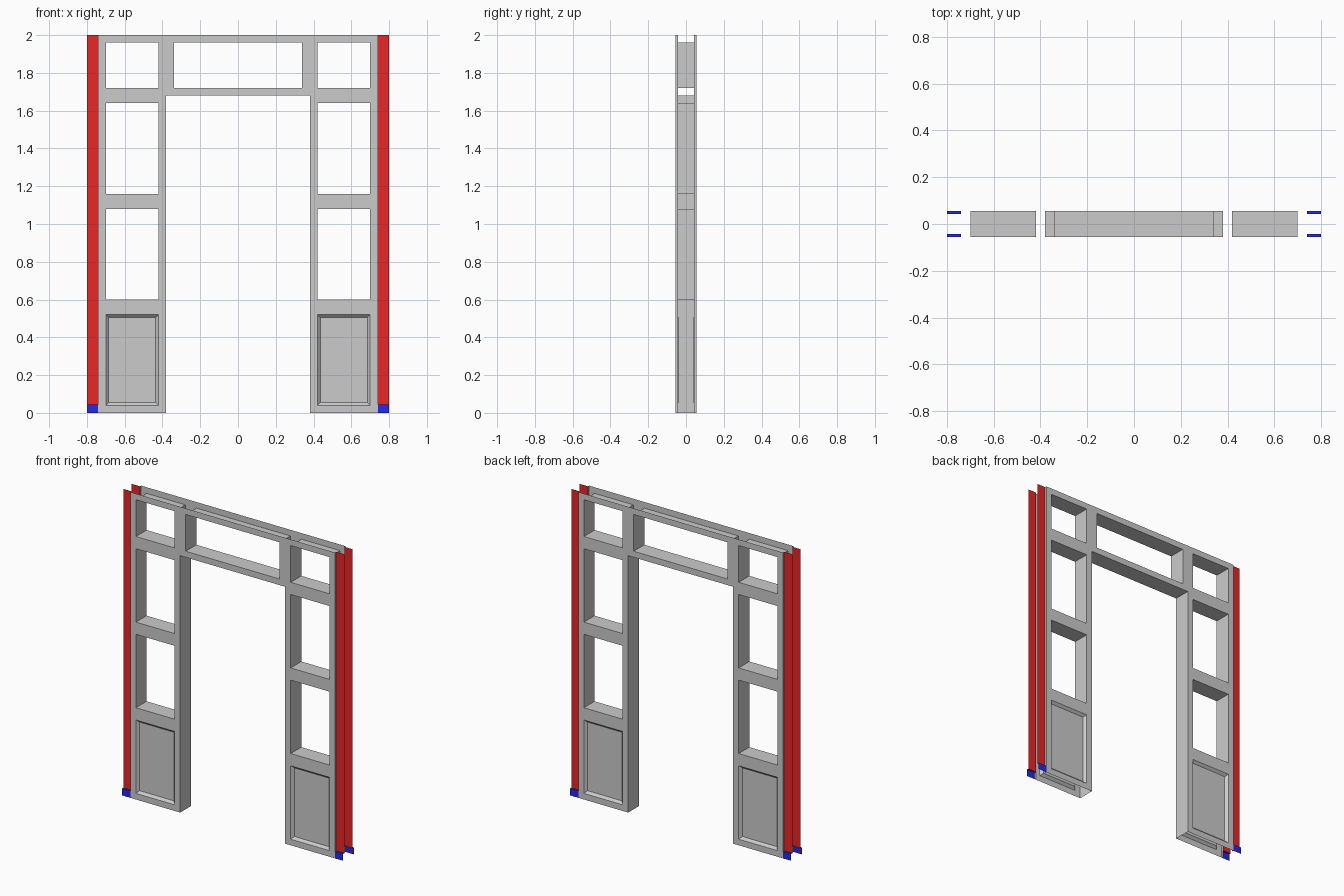
import bpy, bmesh
from math import pi
from mathutils import Matrix

if "Cube" in bpy.data.objects:
    bpy.data.objects.remove(bpy.data.objects["Cube"])

FACE, WALL, SIDE, EDGE, H = 0.055, 0.043, 0.74, 0.8, 2.0

# Openings and panels as (x0, x1, z0, z1)
DOOR = (-0.38, 0.38, 0.0, 1.68)
WINDOWS = [(-0.34, 0.34, 1.72, 1.96)]
PANELS = []
for a, b in ((-0.70, -0.42), (0.42, 0.70)):
    WINDOWS += [(a, b, 1.72, 1.96), (a, b, 1.16, 1.64), (a, b, 0.60, 1.08)]
    PANELS.append((a, b, 0.04, 0.52))


def quad(bm, *pts):
    return bm.faces.new([bm.verts.new(p) for p in pts])


def finish(bm, name, color=None, flip=False):
    bmesh.ops.remove_doubles(bm, verts=bm.verts[:], dist=1e-5)
    if flip:
        bmesh.ops.rotate(bm, verts=bm.verts[:], matrix=Matrix.Rotation(pi, 3, 'Z'))
    me = bpy.data.meshes.new(name)
    bm.to_mesh(me)
    bm.free()
    ob = bpy.data.objects.new(name, me)
    bpy.context.collection.objects.link(ob)
    if color:
        me.materials.append(color)


def material(name, rgb):
    m = bpy.data.materials.new(name)
    m.diffuse_color = (*rgb, 1)
    m.use_nodes = True
    m.node_tree.nodes["Principled BSDF"].inputs["Base Color"].default_value = m.diffuse_color
    return m


def inside(r, x, z):
    return r[0] < x < r[1] and r[2] < z < r[3]


def frame(name, flip):
    # Flat frame sheet with openings, sunk panels and side returns
    bm = bmesh.new()
    rects = WINDOWS + PANELS + [DOOR]
    xs = sorted({-SIDE, SIDE} | {v for r in rects for v in r[:2]})
    zs = sorted({0.0, H} | {v for r in rects for v in r[2:]})
    panels = []
    for x0, x1 in zip(xs, xs[1:]):
        for z0, z1 in zip(zs, zs[1:]):
            cx, cz = (x0 + x1) / 2, (z0 + z1) / 2
            if any(inside(r, cx, cz) for r in WINDOWS + [DOOR]):
                continue
            f = quad(bm, (x0, -FACE, z0), (x1, -FACE, z0), (x1, -FACE, z1), (x0, -FACE, z1))
            if any(inside(r, cx, cz) for r in PANELS):
                panels.append(f)
    bm.normal_update()
    bmesh.ops.inset_individual(bm, faces=panels, thickness=0.022, depth=-0.016)
    quad(bm, (SIDE, -FACE, 0), (SIDE, -WALL, 0), (SIDE, -WALL, H), (SIDE, -FACE, H))
    quad(bm, (-SIDE, -WALL, 0), (-SIDE, -FACE, 0), (-SIDE, -FACE, H), (-SIDE, -WALL, H))
    finish(bm, name, flip=flip)


def lining(name, rect, sill=True):
    # Inner faces of an opening, joining front and back sheets
    x0, x1, z0, z1 = rect
    loop = [(x0, z0), (x0, z1), (x1, z1), (x1, z0)]
    if sill:
        loop.append(loop[0])
    bm = bmesh.new()
    for (ax, az), (bx, bz) in zip(loop, loop[1:]):
        quad(bm, (ax, -FACE, az), (ax, FACE, az), (bx, FACE, bz), (bx, -FACE, bz))
    finish(bm, name)


RED = material("red_wall", (0.8, 0.02, 0.02))
BLUE = material("blue_skirting", (0.02, 0.02, 0.8))
SK = 0.045


def edges(side, flip):
    # Recessed wall strips and the proud skirting below them
    wall, skirt = bmesh.new(), bmesh.new()
    for x0, x1 in ((-EDGE, -SIDE), (SIDE, EDGE)):
        quad(wall, (x0, -WALL, SK), (x1, -WALL, SK), (x1, -WALL, H), (x0, -WALL, H))
        quad(skirt, (x0, -FACE, 0), (x1, -FACE, 0), (x1, -FACE, SK), (x0, -FACE, SK))
        quad(skirt, (x0, -FACE, SK), (x1, -FACE, SK), (x1, -WALL, SK), (x0, -WALL, SK))
    finish(wall, side + "_wall_strips", RED, flip)
    finish(skirt, side + "_skirting", BLUE, flip)


for side, flip in (("front", False), ("back", True)):
    frame(side + "_frame", flip)
    edges(side, flip)
for i, w in enumerate(WINDOWS):
    lining("window_lining_%d" % (i + 1), w)
lining("door_lining", DOOR, sill=False)
